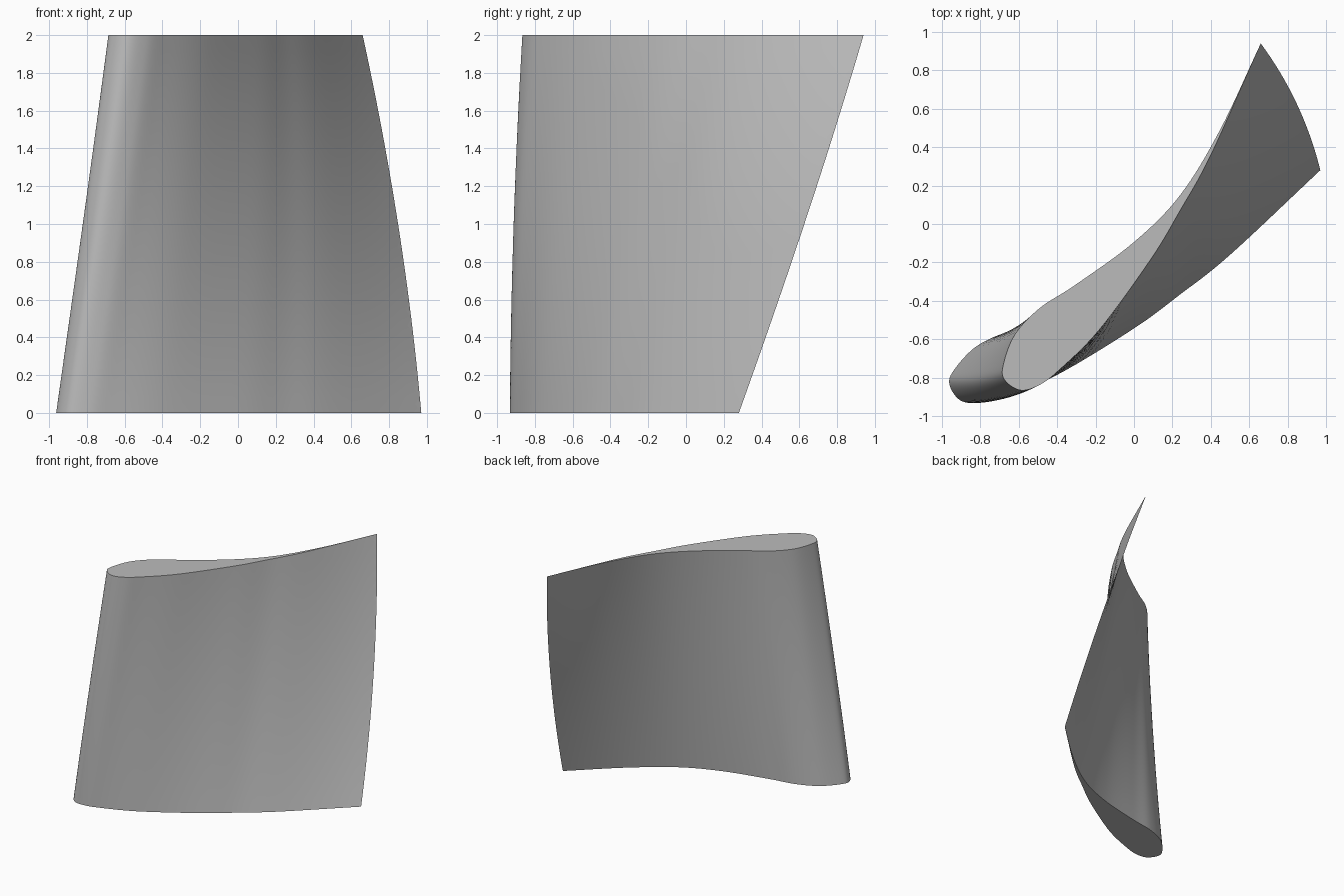
import bpy
import bmesh
import math
from mathutils import Matrix, Vector

cube = bpy.data.objects.get("Cube")
if cube:
    bpy.data.objects.remove(cube, do_unlink=True)

# Aerofoil outline of the tip, from the trailing edge round the nose and back
OUTLINE = [(0.66, 0.94), (0.448, 0.49), (0.24, 0.15), (0, -0.094),
           (-0.307, -0.318), (-0.49, -0.437), (-0.62, -0.575), (-0.68, -0.73),
           (-0.675, -0.81), (-0.594, -0.865), (-0.5, -0.842), (-0.396, -0.766),
           (-0.18, -0.55), (0.09, -0.18), (0.24, 0.07), (0.4, 0.36), (0.66, 0.94)]
HEIGHT = 2.0
TWIST = math.radians(22.7)
TAPER = 0.013
AXIS = Vector((-0.853, -0.107))
LAYERS = 24
STEPS = 8


def smooth_outline(points):
    """Open Catmull-Rom curve, which keeps the trailing edge sharp."""
    pts = [Vector(p) for p in points]
    pts = [2 * pts[0] - pts[1]] + pts + [2 * pts[-1] - pts[-2]]
    result = []
    for a, b, c, d in zip(pts, pts[1:], pts[2:], pts[3:]):
        for i in range(STEPS):
            t = i / STEPS
            result.append(0.5 * (2 * b + (c - a) * t
                                 + (2 * a - 5 * b + 4 * c - d) * t ** 2
                                 + (3 * b - a - 3 * c + d) * t ** 3))
    return result


# Twisted blade: the outline turns about the axis from root to tip
profile = smooth_outline(OUTLINE)
bm = bmesh.new()
rings = []
for layer in range(LAYERS + 1):
    f = layer / LAYERS
    turn = Matrix.Rotation(-TWIST * (1 - f), 2)
    scale = 1 + TAPER * (1 - f)
    ring = []
    for p in profile:
        q = AXIS + scale * (turn @ (p - AXIS))
        ring.append(bm.verts.new((q.x, q.y, HEIGHT * f)))
    rings.append(ring)

n = len(profile)
for low, high in zip(rings, rings[1:]):
    for i in range(n):
        j = (i + 1) % n
        bm.faces.new((low[i], low[j], high[j], high[i]))

# Flat end caps
bm.faces.new(rings[0][::-1])
bm.faces.new(rings[-1])
bmesh.ops.recalc_face_normals(bm, faces=bm.faces[:])

mesh = bpy.data.meshes.new("twisted_blade")
bm.to_mesh(mesh)
bm.free()
blade = bpy.data.objects.new("twisted_blade", mesh)
bpy.context.collection.objects.link(blade)

# Plain grey finish
grey = bpy.data.materials.new("plain_grey")
grey.use_nodes = True
colour = (0.5, 0.5, 0.5, 1)
grey.diffuse_color = colour
grey.node_tree.nodes["Principled BSDF"].inputs["Base Color"].default_value = colour
mesh.materials.append(grey)

bpy.context.view_layer.objects.active = blade
blade.select_set(True)
bpy.ops.object.shade_smooth_by_angle(angle=math.radians(35))
